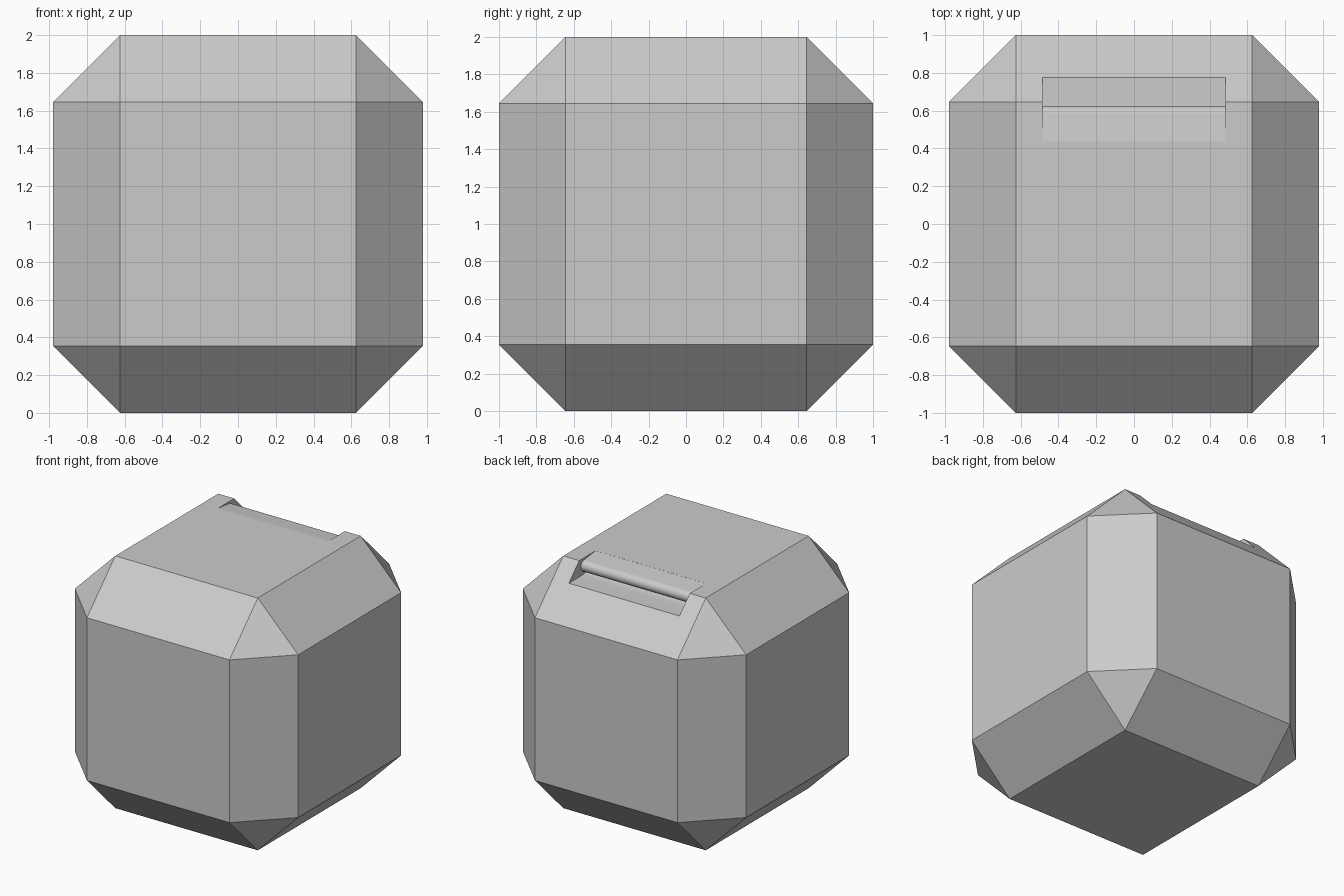
import bpy, bmesh, math

if "Cube" in bpy.data.objects:
    bpy.data.objects.remove(bpy.data.objects["Cube"])

CH = 0.355            # chamfer size
HX, HY, H = 0.98, 1.0, 2.0


def make_object(name, bm):
    bmesh.ops.recalc_face_normals(bm, faces=bm.faces)
    mesh = bpy.data.meshes.new(name)
    bm.to_mesh(mesh)
    bm.free()
    obj = bpy.data.objects.new(name, mesh)
    bpy.context.collection.objects.link(obj)
    return obj


# Chamfered block
bm = bmesh.new()
bmesh.ops.create_cube(bm, size=2)
for v in bm.verts:
    v.co = (v.co.x * HX, v.co.y * HY, (v.co.z + 1) * H / 2)
bmesh.ops.bevel(bm, geom=bm.edges[:], offset=CH, offset_type='OFFSET',
                segments=1, profile=0.5, affect='EDGES')
bmesh.ops.remove_doubles(bm, verts=bm.verts[:], dist=1e-4)
body = make_object("chamfered_block", bm)

# Cutter for the back notch: leaves a rounded lip with an undercut below it
cy, cz, r = 0.58, 1.938, 0.045
profile = [(0.44, 2.1), (0.44, 1.9995), (0.51, 1.992)]
for i in range(17):
    a = math.radians(90 - i * 200 / 16)
    profile.append((cy + r * math.cos(a), cz + r * math.sin(a)))
profile += [(0.55, 1.882), (0.58, 1.873), (0.63, 1.87), (0.80, 1.87), (0.80, 2.1)]

bm = bmesh.new()
face = bm.faces.new([bm.verts.new((-0.485, y, z)) for y, z in profile])
ext = bmesh.ops.extrude_face_region(bm, geom=[face])
bmesh.ops.translate(bm, vec=(0.97, 0, 0),
                    verts=[g for g in ext["geom"] if isinstance(g, bmesh.types.BMVert)])
cutter = make_object("notch_cutter", bm)
cutter.hide_render = True
cutter.hide_set(True)

cut = body.modifiers.new("back_notch", 'BOOLEAN')
cut.operation = 'DIFFERENCE'
cut.solver = 'EXACT'
cut.object = cutter

# Apply the cut, then smooth only the rounded lip
bpy.context.view_layer.objects.active = body
body.select_set(True)
bpy.ops.object.modifier_apply(modifier=cut.name)
bpy.data.objects.remove(cutter)
bpy.ops.object.shade_smooth_by_angle(angle=math.radians(30))
